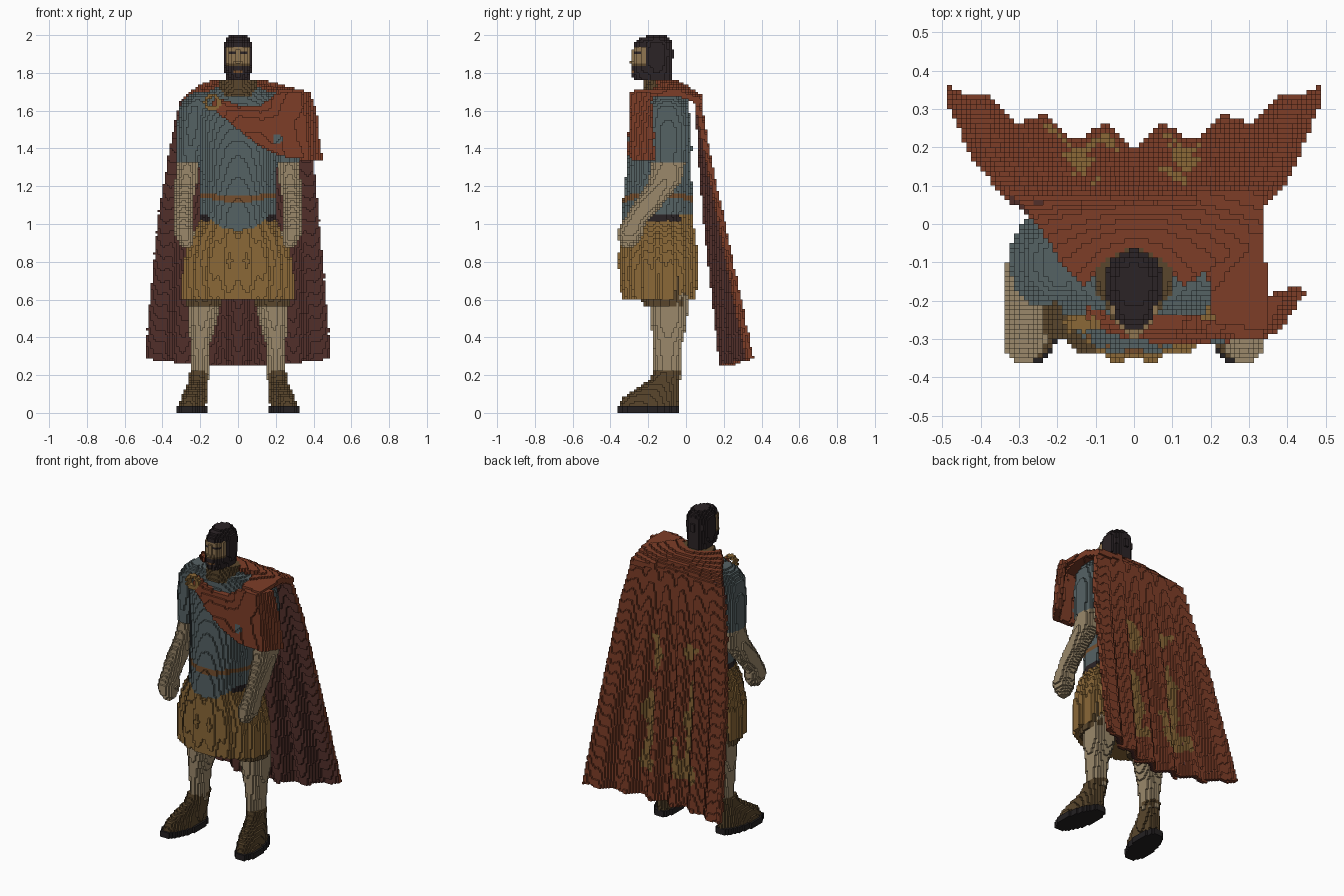
import bpy, bmesh, math
from mathutils import Vector, noise
from mathutils.bvhtree import BVHTree

V = 0.0125          # edge of one block
solid = {}          # block index -> part name; later parts replace earlier ones
rules = {}          # part name -> colour rule

if "Cube" in bpy.data.objects:
    bpy.data.objects.remove(bpy.data.objects["Cube"], do_unlink=True)

# Colours, given as display values and converted to linear
PALETTE = {"red_wool": "7d402c", "dark_lining": "52322e", "blue_cloth": "566264",
           "ochre_cloth": "8a683a", "skin": "99876a", "face_skin": "8f7552", "hair": "2f282a",
           "boot_brown": "5a4830", "sole_black": "282526", "leather": "755031"}
materials = {}
for label, code in PALETTE.items():
    rgb = [(int(code[i:i + 2], 16) / 255) ** 2.2 for i in (0, 2, 4)] + [1]
    mat = bpy.data.materials.new(label)
    mat.use_nodes = True
    mat.diffuse_color = rgb
    bsdf = mat.node_tree.nodes["Principled BSDF"]
    bsdf.inputs["Base Color"].default_value = rgb
    bsdf.inputs["Roughness"].default_value = 0.9
    materials[label] = mat


def voxelise(name, bm, rule):
    """Fill the closed mesh with blocks on the shared grid."""
    rules[name] = rule if callable(rule) else (lambda p, n, behind: rule)
    bmesh.ops.triangulate(bm, faces=bm.faces[:])
    tree = BVHTree.FromBMesh(bm)
    xs = [v.co.x for v in bm.verts]
    zs = [v.co.z for v in bm.verts]
    for i in range(math.floor(min(xs) / V), math.ceil(max(xs) / V)):
        for k in range(max(0, math.floor(min(zs) / V)), math.ceil(max(zs) / V)):
            start = Vector(((i + 0.5013) * V, -2, (k + 0.5017) * V))
            hits = []
            while len(hits) < 30:
                hit = tree.ray_cast(start, Vector((0, 1, 0)))[0]
                if hit is None:
                    break
                hits.append(hit.y / V - 0.5)
                start.y = hit.y + 1e-5
            for a, b in zip(hits[::2], hits[1::2]):
                for j in range(math.ceil(a), math.floor(b) + 1):
                    solid[i, j, k] = name
    bm.free()


def stack(name, rule, sections, side=1, yaw=0, pleats=0, depth=0, n=40):
    """Loft of ellipses; each section is z, centre x, centre y, radius x, radius y."""
    bm = bmesh.new()
    rings = []
    for z, cx, cy, rx, ry in sections:
        ring = []
        for s in range(n):
            t = math.tau * s / n
            r = 1 + depth * math.cos(pleats * t)
            px, py = rx * r * math.cos(t), ry * r * math.sin(t)
            x = cx + px * math.cos(yaw) - py * math.sin(yaw)
            y = cy + px * math.sin(yaw) + py * math.cos(yaw)
            ring.append(bm.verts.new((side * x, y, z)))
        rings.append(ring)
    for a, b in zip(rings, rings[1:]):
        for s in range(n):
            bm.faces.new((a[s], a[(s + 1) % n], b[(s + 1) % n], b[s]))
    bm.faces.new(rings[0])
    bm.faces.new(rings[-1])
    voxelise(name, bm, rule)


def sheet(name, rule, rows, thickness=0.028):
    """Cloth spanned over rows of points and thickened."""
    bm = bmesh.new()
    grid = [[bm.verts.new(p) for p in row] for row in rows]
    for a, b in zip(grid, grid[1:]):
        for s in range(len(a) - 1):
            bm.faces.new((a[s], a[s + 1], b[s + 1], b[s]))
    bm.normal_update()
    bmesh.ops.solidify(bm, geom=bm.faces[:], thickness=thickness)
    voxelise(name, bm, rule)


# Colour rules
def boot_rule(p, n, behind):
    return "sole_black" if p.z < 0.036 else "boot_brown"


def kilt_rule(p, n, behind):
    return "boot_brown" if n.z > 0 and p.x < -0.1 and p.y < -0.18 else "ochre_cloth"


def tunic_rule(p, n, behind):
    hem = 1.05 - 0.09 * max(0, 1 - (p.x / 0.17) ** 2) if p.y < -0.15 else 1.05
    if p.z < hem:
        return "hair" if p.z > 1.015 and abs(p.x) > 0.15 else "ochre_cloth"
    dip = 1.15 - 0.02 * max(0, 1 - (p.x / 0.15) ** 2)
    return "leather" if abs(p.z - dip) < 0.016 else "blue_cloth"


def head_rule(p, n, behind):
    if p.y > -0.208 or p.z > 1.935:
        return "hair"
    if abs(p.z - 1.905) < 0.007 and 0.015 < abs(p.x) < 0.05:
        return "hair"
    if abs(p.z - 1.807) < 0.007 and abs(p.x) < 0.025:
        return "leather"
    if p.z < 1.835:
        return "hair"
    return "boot_brown" if p.z < 1.85 else "face_skin"


def cloak_rule(p, n, behind):
    rim = abs(p.x) > 0.455 - 0.1 * (p.z - 0.26)
    if p.z < 1.66 and (n.y < 0 or (n.y == 0 and behind and not rim)):
        return "dark_lining"
    streak = min(abs(p.x - 0.13), abs(p.x + 0.14))
    spread = 0.055 if p.z < 0.68 else 0.022
    worn = spread + 0.08 * noise.noise(Vector((p.x * 18, 3.3, p.z * 7)))
    return "ochre_cloth" if 0.43 < p.z < 1.25 and streak < worn else "red_wool"


def drape_rule(p, n, behind):
    return "blue_cloth" if math.hypot(p.x - 0.21, p.z - 1.45) < 0.025 else "red_wool"


# Legs, boots and arms
for side, word in ((1, "left"), (-1, "right")):
    stack(word + "_leg", "skin", [(.18, .2, -.1, .045, .07), (.35, .2, -.1, .05, .075),
          (.48, .19, -.09, .077, .095), (.58, .18, -.09, .088, .1), (.7, .17, -.1, .088, .1)], side)
    stack(word + "_breeches", "boot_brown", [(.56, .18, -.11, .092, .115), (.72, .17, -.13, .1, .13)], side)
    stack(word + "_boot", boot_rule, [(0, .243, -.2, .075, .17), (.036, .243, -.2, .075, .17),
          (.04, .24, -.2, .065, .16), (.08, .235, -.19, .062, .15), (.12, .225, -.16, .057, .12),
          (.17, .21, -.12, .05, .08), (.22, .205, -.1, .05, .075)], side, yaw=0.2)
    stack(word + "_arm", "skin", [(.88, .27, -.31, .025, .03), (.92, .28, -.3, .048, .06),
          (.96, .285, -.295, .055, .072), (1.0, .29, -.28, .047, .065), (1.1, .29, -.205, .05, .08),
          (1.22, .275, -.115, .058, .09), (1.36, .265, -.085, .055, .088)], side)

# Kilt, tunic and sleeves
stack("kilt", kilt_rule, [(.605, 0, -.145, .288, .192), (.7, 0, -.145, .288, .205), (.8, 0, -.147, .28, .208),
      (.92, 0, -.15, .25, .2), (1.02, 0, -.15, .2, .185)], pleats=18, depth=0.035, n=108)
stack("tunic", tunic_rule, [(.95, 0, -.15, .205, .195), (1.05, 0, -.15, .2, .19),
      (1.15, 0, -.145, .205, .185), (1.25, 0, -.145, .2, .174), (1.4, 0, -.135, .22, .167),
      (1.55, 0, -.125, .24, .15), (1.65, 0, -.115, .24, .125), (1.7, 0, -.12, .17, .105),
      (1.73, 0, -.13, .09, .08)])
for side, word in ((1, "left"), (-1, "right")):
    stack(word + "_sleeve", "blue_cloth", [(1.32, .255, -.095, .068, .105), (1.5, .245, -.095, .08, .118),
          (1.62, .23, -.1, .082, .11), (1.67, .21, -.1, .07, .09), (1.7, .19, -.1, .04, .06)], side)

# Neck, collar, skull, face and nose
stack("neck", "boot_brown", [(1.62, 0, -.14, .07, .08), (1.82, 0, -.15, .062, .075)])
stack("collar", "boot_brown", [(1.68, 0, -.14, .11, .11), (1.76, 0, -.125, .1, .075)])
stack("skull", head_rule, [(1.765, 0, -.15, .062, .08), (1.84, 0, -.155, .077, .086),
      (1.92, 0, -.155, .081, .088), (1.96, 0, -.155, .074, .082), (1.985, 0, -.157, .058, .066),
      (2.0, 0, -.16, .038, .048)])
stack("face", head_rule, [(1.765, 0, -.21, .045, .07), (1.79, 0, -.208, .055, .077),
      (1.84, 0, -.21, .063, .076), (1.93, 0, -.21, .06, .072), (1.96, 0, -.2, .054, .075),
      (1.985, 0, -.19, .04, .06)])
stack("nose", "face_skin", [(1.85, 0, -.28, .018, .02), (1.9, 0, -.275, .012, .012)])

# Cloak: z, left edge, right edge, depth, curl of the edges, fold height
PROFILE = [(1.765, -.13, .13, -.06, -.1, 0), (1.74, -.2, .24, 0, -.09, 0),
           (1.705, -.25, .3, .05, -.05, 0), (1.65, -.31, .34, .082, -.01, .004),
           (1.4, -.355, .385, .1, .025, .012), (1.0, -.415, .42, .142, .07, .02),
           (.255, -.48, .48, .23, .14, .026)]
rows = []
for a, b in zip(PROFILE, PROFILE[1:]):
    for step in range(8):
        z, lo, hi, depth, curl, fold = [p + (q - p) * step / 7 for p, q in zip(a, b)]
        if step == 7 and b is not PROFILE[-1]:
            continue
        row = []
        for s in range(81):
            u = s / 40 - 1
            wave = math.cos(math.tau * (u * 3.1 - 0.5)) * (1 - 0.6 * u * u)
            row.append((lo + (hi - lo) * s / 80, depth + curl * u * u + fold * wave,
                        z + 0.25 * max(0, curl) * u * u))
        rows.append(row)
sheet("cloak", cloak_rule, rows)

# Fold over the left shoulder and drape across the chest
sheet("shoulder_fold", "red_wool", [[(.16, .08, 1.65), (.33, .08, 1.63)],
      [(.18, -.06, 1.70), (.34, -.06, 1.68)], [(.21, -.265, 1.675), (.35, -.27, 1.685)]], 0.034)
sheet("chest_drape", drape_rule, [
    [(-.13, -.21, 1.66), (0, -.23, 1.615), (.12, -.235, 1.62), (.21, -.25, 1.69), (.31, -.27, 1.70), (.36, -.18, 1.70)],
    [(-.13, -.23, 1.64), (0, -.26, 1.56), (.13, -.265, 1.53), (.25, -.268, 1.55), (.34, -.25, 1.53), (.4, -.17, 1.53)],
    [(-.13, -.23, 1.61), (0, -.268, 1.5), (.1, -.28, 1.42), (.22, -.275, 1.36), (.35, -.26, 1.34), (.42, -.16, 1.34)]],
    0.035)

# Ring brooch
bm = bmesh.new()
ring = [[bm.verts.new(((0.036 + 0.012 * math.cos(b)) * math.cos(a) - 0.135, -0.262 + 0.02 * math.sin(b),
                       (0.036 + 0.012 * math.cos(b)) * math.sin(a) + 1.645))
         for b in (math.tau * t / 8 for t in range(8))] for a in (math.tau * s / 24 for s in range(24))]
for s in range(24):
    for t in range(8):
        nxt, t2 = ring[(s + 1) % 24], (t + 1) % 8
        bm.faces.new((ring[s][t], nxt[t], nxt[t2], ring[s][t2]))
voxelise("brooch", bm, "ochre_cloth")

# Turn the outer block sides of every part into one mesh each
for name, rule in rules.items():
    verts, faces, colours = {}, [], []
    for (i, j, k), owner in solid.items():
        if owner != name:
            continue
        centre = Vector((i + 0.5, j + 0.5, k + 0.5)) * V
        for axis in range(3):
            for sign in (-1, 1):
                n = [0, 0, 0]
                n[axis] = sign
                if (i + n[0], j + n[1], k + n[2]) in solid:
                    continue
                quad = []
                for du, dv in ((0, 0), (1, 0), (1, 1), (0, 1))[::sign]:
                    c = [i, j, k]
                    c[axis] += sign > 0
                    c[(axis + 1) % 3] += du
                    c[(axis + 2) % 3] += dv
                    quad.append(verts.setdefault(tuple(c), len(verts)))
                faces.append(quad)
                colours.append(rule(centre, Vector(n), (i, j + 1, k) in solid))
    mesh = bpy.data.meshes.new(name)
    mesh.from_pydata([Vector(c) * V for c in verts], [], faces)
    used = sorted(set(colours))
    for label in used:
        mesh.materials.append(materials[label])
    for face, label in zip(mesh.polygons, colours):
        face.material_index = used.index(label)
    bpy.context.collection.objects.link(bpy.data.objects.new(name, mesh))
